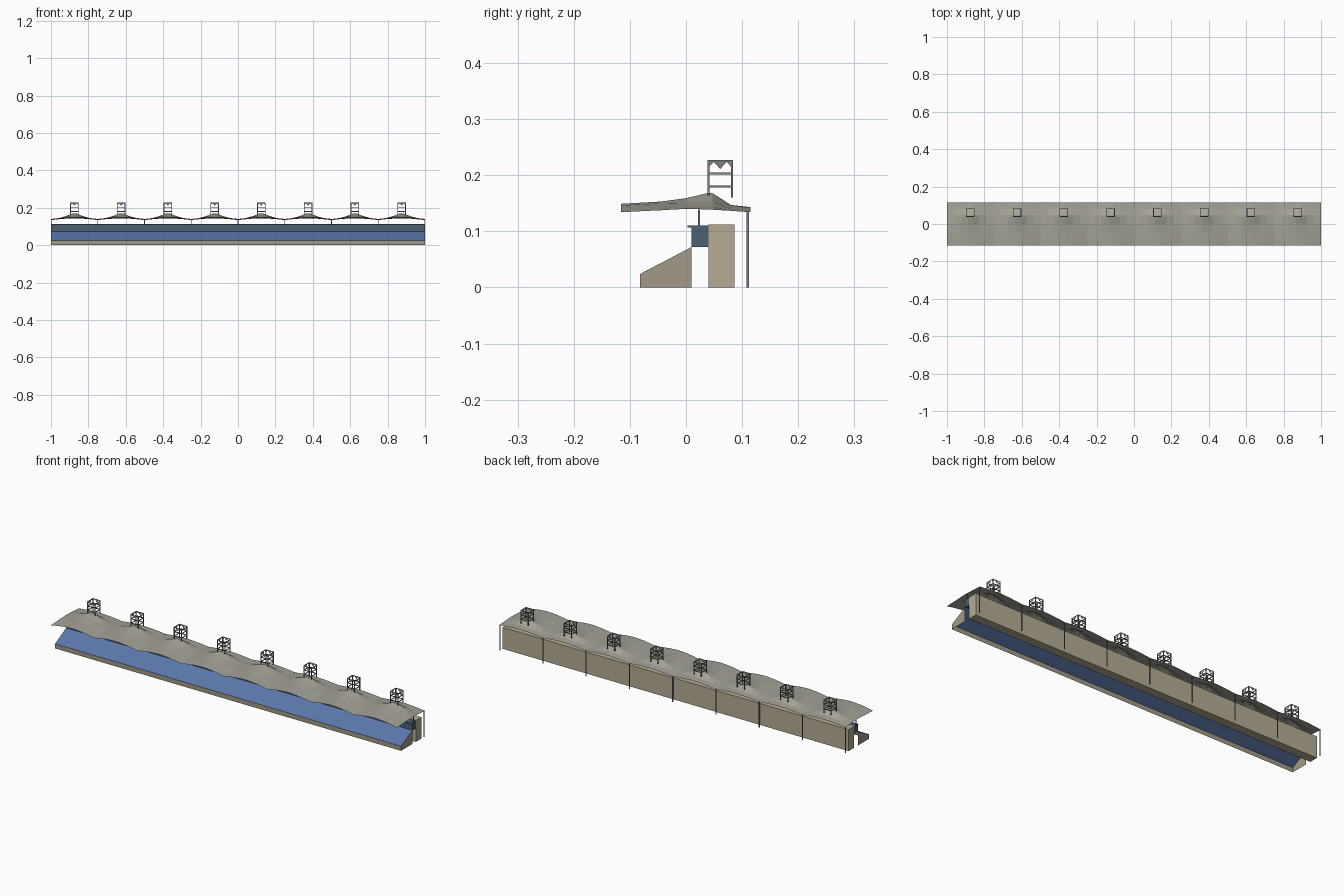
import bpy, bmesh, math

if "Cube" in bpy.data.objects:
    bpy.data.objects.remove(bpy.data.objects["Cube"])

def material(name, rgb):
    m = bpy.data.materials.new(name)
    m.diffuse_color = (*rgb, 1)
    m.use_nodes = True
    m.node_tree.nodes["Principled BSDF"].inputs["Base Color"].default_value = m.diffuse_color
    return m

TAN = material("tan_concrete", (0.46, 0.41, 0.29))
TAN_DARK = material("grey_tan", (0.36, 0.32, 0.24))
BLUE = material("seat_blue", (0.10, 0.18, 0.40))
GLASS = material("dark_glass", (0.07, 0.12, 0.17))
FABRIC = material("roof_fabric", (0.37, 0.36, 0.31))
STEEL = material("steel", (0.2, 0.2, 0.2))

def mesh_object(name, verts, faces, *mats):
    me = bpy.data.meshes.new(name)
    me.from_pydata(verts, [], faces)
    for m in mats:
        me.materials.append(m)
    ob = bpy.data.objects.new(name, me)
    bpy.context.collection.objects.link(ob)
    return ob

def boxes(name, spans, mat):
    """One object from boxes given as (x0, x1, y0, y1, z0, z1)."""
    verts, faces = [], []
    for x0, x1, y0, y1, z0, z1 in spans:
        b = len(verts)
        verts += [(x, y, z) for z in (z0, z1)
                  for x, y in ((x0, y0), (x1, y0), (x1, y1), (x0, y1))]
        faces += [tuple(b + i for i in f) for f in
                  ((3, 2, 1, 0), (4, 5, 6, 7), (0, 1, 5, 4),
                   (1, 2, 6, 5), (2, 3, 7, 6), (3, 0, 4, 7))]
    return mesh_object(name, verts, faces, mat)

# Sloped seating: front wall, blue slope and end walls, open behind and below
prof = [(-0.082, 0), (-0.082, 0.024), (0.01, 0.072), (0.01, 0)]
verts = [(x, y, z) for x in (-1, 1) for y, z in prof]
seating = mesh_object("seating_bank", verts,
                      [(0, 4, 5, 1), (1, 5, 6, 2), (0, 1, 2, 3), (7, 6, 5, 4)],
                      TAN_DARK, BLUE)
seating.data.polygons[1].material_index = 1

# Rear building, glazed boxes and their canopy
boxes("rear_building", [(-1, 1, 0.04, 0.086, 0, 0.112)], TAN)
boxes("glazed_gallery", [(-1, 1, 0.01, 0.04, 0.072, 0.107)], GLASS)
boxes("gallery_canopy", [(-1, 1, 0.003, 0.04, 0.107, 0.11)], GLASS)

# Roof posts, one row behind and one on the gallery
BAY = 0.25
post_x = [max(-0.998, min(0.998, -1 + i * BAY)) for i in range(9)]
r = 0.002
boxes("back_posts", [(x - r, x + r, 0.108, 0.112, 0, 0.135) for x in post_x], STEEL)
boxes("gallery_posts", [(x - r, x + r, 0.021, 0.025, 0.11, 0.139) for x in post_x], STEEL)

# Tent roof: ridge profile at each bay centre blends to valleys between bays
# rows: y, valley height, ridge height, steepness of the blend
rows = [(-0.116, 0.134, 0.149, 1.0), (-0.045, 0.1375, 0.153, 1.1),
        (0.0, 0.140, 0.159, 1.4), (0.038, 0.139, 0.168, 1.7),
        (0.047, 0.1385, 0.168, 1.7), (0.08, 0.1365, 0.147, 1.3),
        (0.115, 0.134, 0.143, 1.0)]
us = [-1, -0.68, -0.4, -0.1, 0.1, 0.4, 0.68]
xs = [(-0.875 + k * BAY + u * BAY / 2, abs(u)) for k in range(8) for u in us] + [(1, 1)]

def blend(u, p):
    t = max(0, (1 - u) / 0.9)
    return (t * (1.6 - 0.6 * t)) ** p if p < 1.2 else t ** p

verts = [(x, y, v + (h - v) * blend(u, p)) for y, v, h, p in rows for x, u in xs]
n = len(xs)
faces = [(j * n + i, j * n + i + 1, (j + 1) * n + i + 1, (j + 1) * n + i)
         for j in range(len(rows) - 1) for i in range(n - 1)]
mesh_object("tent_roof", verts, faces, FABRIC)

# Mast towers: four legs, ring beams and a zigzag panel around the top
CY, H = 0.061, 0.023
zig = [(-H, 0.227), (-H, 0.211), (-H / 2, 0.224), (0, 0.211),
       (H / 2, 0.224), (H, 0.211), (H, 0.227)]
tris = [(0, 1, 2), (0, 2, 6), (2, 3, 4), (2, 4, 6), (4, 5, 6)]
bars, pv, pf = [], [], []
for k in range(8):
    cx = -0.875 + k * BAY
    for sx in (-1, 1):
        for sy in (-1, 1):
            x, y = cx + sx * (H - r), CY + sy * (H - r)
            bars.append((x - r, x + r, y - r, y + r, 0.16, 0.227))
    for z in (0.180, 0.203):
        for s in (-1, 1):
            y, x = CY + s * (H - r), cx + s * (H - r)
            bars.append((cx - H, cx + H, y - r * .8, y + r * .8, z - r * .8, z + r * .8))
            bars.append((x - r * .8, x + r * .8, CY - H, CY + H, z - r * .8, z + r * .8))
    for q in range(4):
        c, s = round(math.cos(q * math.pi / 2)), round(math.sin(q * math.pi / 2))
        b = len(pv)
        pv += [(cx + c * a + s * H, CY + s * a - c * H, z) for a, z in zig]
        pf += [tuple(b + i for i in t) for t in tris]
boxes("tower_frames", bars, STEEL)
mesh_object("tower_zigzag_panels", pv, pf, STEEL)
